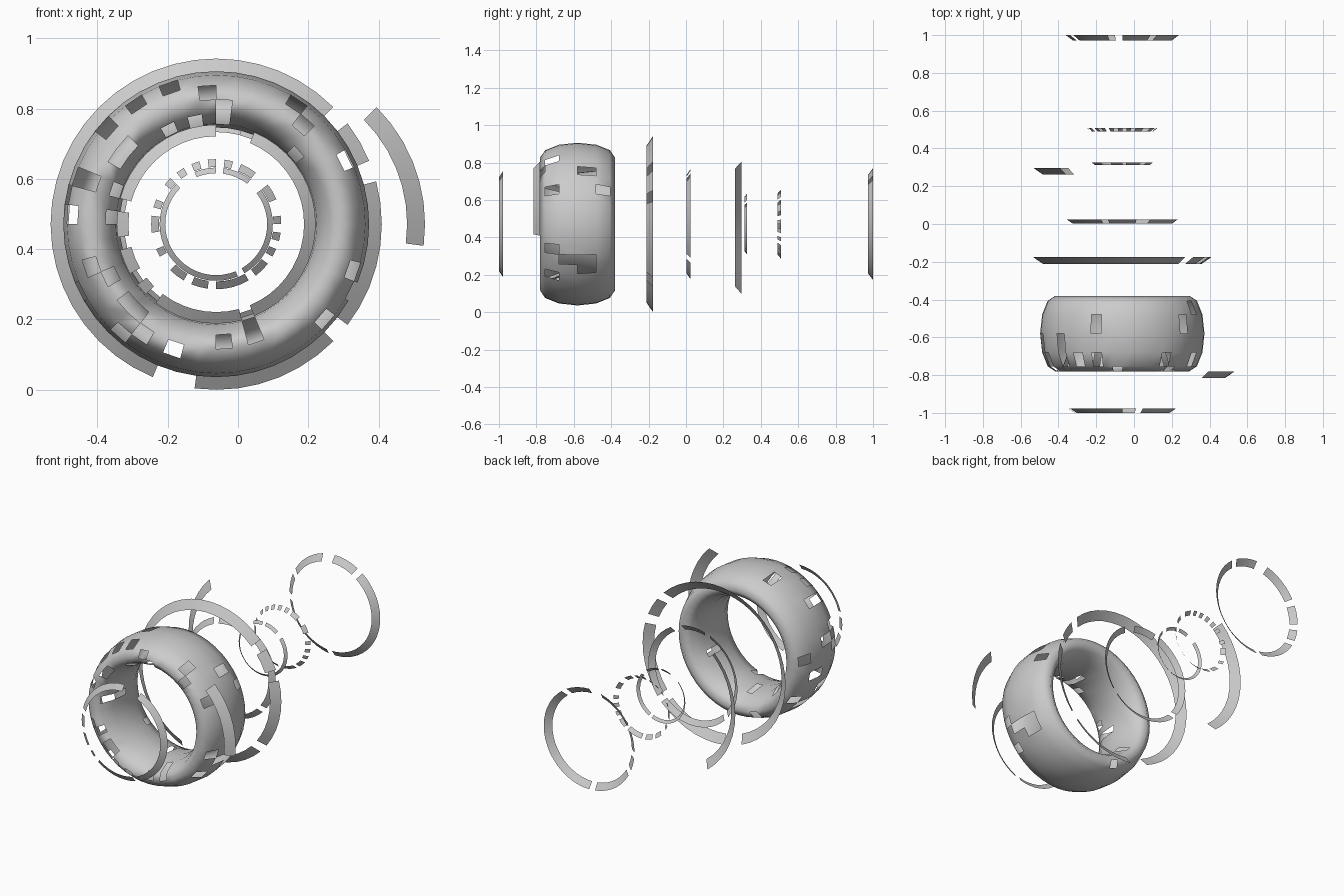
import bpy, bmesh, math

if "Cube" in bpy.data.objects:
    bpy.data.objects.remove(bpy.data.objects["Cube"])

CX, CZ, N = -0.062, 0.471, 48      # common axis and segments per turn


def finish(name, bm):
    bmesh.ops.delete(bm, geom=[v for v in bm.verts if not v.link_faces], context='VERTS')
    me = bpy.data.meshes.new(name)
    bm.to_mesh(me)
    bm.free()
    for p in me.polygons:
        p.use_smooth = True
    ob = bpy.data.objects.new(name, me)
    bpy.context.collection.objects.link(ob)


def band(name, r_in, r_out, y0, y1, keep, cx=CX):
    """Thin conical ring; only the segments in keep get a face."""
    bm = bmesh.new()
    rows = []
    for i in range(N):
        a = 2 * math.pi * i / N
        c, s = math.cos(a), math.sin(a)
        rows.append((bm.verts.new((cx + r_in * c, y0, CZ + r_in * s)),
                     bm.verts.new((cx + r_out * c, y1, CZ + r_out * s))))
    for k in keep:
        a, b = rows[k % N], rows[(k + 1) % N]
        bm.faces.new((a[0], a[1], b[1], b[0]))
    finish(name, bm)


def without(*gaps):
    return [k for k in range(N) if k not in gaps]


# Main shell: torus with an oval section and missing panels
# section index -> turn segments that are left open (0-5 front, 6-11 back)
holes = {
    0: (18, 44, 22, 27),
    1: (3, 7, 14, 16, 18, 21, 23, 30, 42, 45),
    2: (6, 12, 21, 26, 31, 33),
    3: (11, 18, 19, 27, 29, 30, 36, 38),
    4: (5, 11, 13, 15, 21, 23, 38),
    5: (13, 23),
    6: (35, 44),
    7: (29,),
    9: (33,),
    10: (3, 23, 28),
    11: (5, 14, 25, 29, 43, 44),
}
M = 12
bm = bmesh.new()
grid = []
for i in range(N):
    a = 2 * math.pi * i / N
    row = []
    for j in range(M):
        t = 2 * math.pi * j / M
        r = 0.355 + 0.08 * math.cos(t)
        row.append(bm.verts.new((CX + r * math.cos(a), -0.58 - 0.2 * math.sin(t),
                                 CZ + r * math.sin(a))))
    grid.append(row)
for i in range(N):
    for j in range(M):
        if i not in holes.get(j, ()):
            n, m = (i + 1) % N, (j + 1) % M
            bm.faces.new((grid[i][j], grid[n][j], grid[n][m], grid[i][m]))
finish("shell_ring", bm)

# Front ring
band("front_ring", 0.25, 0.283, -1.0, -0.978, without(9, 10, 11, 38, 22, 25, 28, 30))
# Large ring behind the shell
band("large_ring", 0.42, 0.471, -0.211, -0.176, without(2, 5, 33, 34, 42))
# Loose arcs: one shifted to the right in front, one on the left at the back
band("right_arc", 0.42, 0.471, -0.816, -0.781, range(-1, 6), cx=0.061)
band("left_arc", 0.42, 0.471, 0.262, 0.297, range(18, 31))
# Middle ring
band("middle_ring", 0.262, 0.294, 0.002, 0.024, without(8, 9, 14, 29, 42))
# Small inner rings
band("small_ring", 0.145, 0.161, 0.313, 0.325, without(5, 6, 11, 15, 16, 17, 39))
band("dashed_ring", 0.163, 0.185, 0.489, 0.508,
     (0, 3, 4, 7, 8, 10, 12, 14, 16, 18, 21, 23, 24, 27, 30, 31, 33, 34,
      36, 37, 38, 39, 41, 42, 44, 46))
# Rear ring
band("rear_ring", 0.262, 0.299, 0.972, 1.0, without(7, 12, 13, 35, 20, 24, 27))
